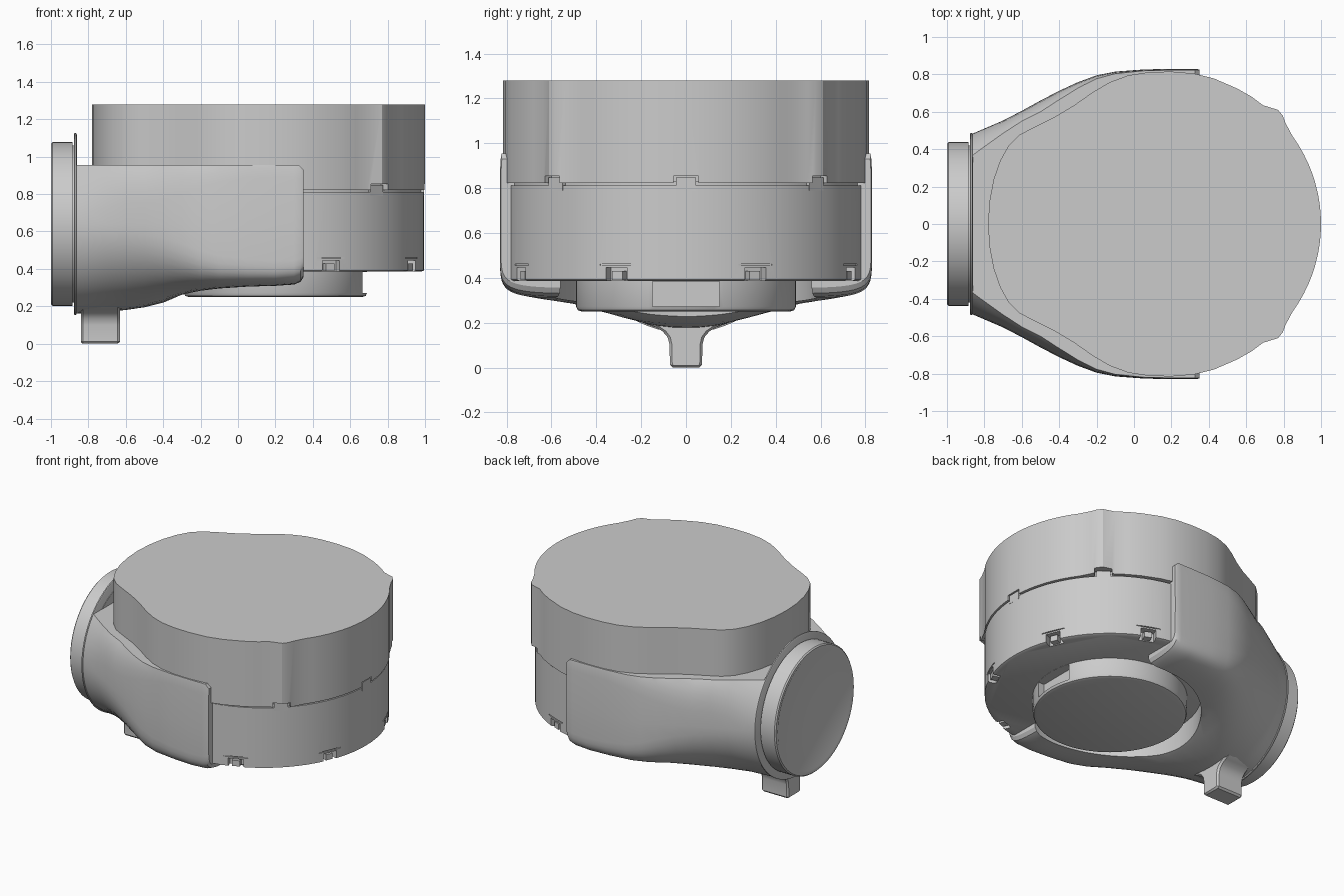
import bpy, bmesh
from math import sin, cos, pi, radians
from mathutils import Vector, Matrix

if "Cube" in bpy.data.objects:
    bpy.data.objects.remove(bpy.data.objects["Cube"])

CX = 0.2        # drum axis
PZ = 0.64       # port axis height


def make(name, bm, angle=30):
    bmesh.ops.recalc_face_normals(bm, faces=bm.faces)
    me = bpy.data.meshes.new(name)
    bm.to_mesh(me)
    bm.free()
    me.shade_smooth()
    me.set_sharp_from_angle(angle=radians(angle))
    ob = bpy.data.objects.new(name, me)
    bpy.context.collection.objects.link(ob)
    return ob


def loft(bm, rings):
    vs = [[bm.verts.new(p) for p in r] for r in rings]
    n = len(vs[0])
    for a, b in zip(vs, vs[1:]):
        for i in range(n):
            bm.faces.new((a[i], a[(i + 1) % n], b[(i + 1) % n], b[i]))
    bm.faces.new(vs[0])
    bm.faces.new(vs[-1][::-1])


def lathe(name, profile, mat, seg=72):
    bm = bmesh.new()
    loft(bm, [[mat @ Vector((r * cos(2 * pi * i / seg), r * sin(2 * pi * i / seg), h))
               for i in range(seg)] for r, h in profile])
    return make(name, bm)


def box(bm, x, y, z, deg=0):
    """Box from ranges; x is radial distance from the drum axis, turned by deg."""
    m = (Matrix.Translation((CX, 0, 0)) @ Matrix.Rotation(radians(deg), 4, 'Z')
         @ Matrix.Translation((sum(x) / 2, sum(y) / 2, sum(z) / 2))
         @ Matrix.Diagonal((x[1] - x[0], y[1] - y[0], z[1] - z[0], 1)))
    bmesh.ops.create_cube(bm, size=1, matrix=m)


def cut(ob, cutter):
    mod = ob.modifiers.new("cut", 'BOOLEAN')
    mod.operation = 'DIFFERENCE'
    mod.solver = 'EXACT'
    mod.object = cutter
    bpy.context.view_layer.objects.active = ob
    bpy.ops.object.modifier_apply(modifier=mod.name)
    bpy.data.objects.remove(cutter)
    ob.data.set_sharp_from_angle(angle=radians(30))


AXIS = Matrix.Translation((CX, 0, 0))
PORT = Matrix.Translation((0, 0, PZ)) @ Matrix.Rotation(pi / 2, 4, 'Y')

# Upper housing: extruded outline, mirrored in y
half = [(CX + 0.8 * cos(radians(a)), 0.8 * sin(radians(a))) for a in range(0, 39, 4)]
half += [(0.81, 0.54), (0.795, 0.58), (0.77, 0.61), (0.69, 0.635), (0.63, 0.68),
         (0.55, 0.725), (0.43, 0.777), (0.32, 0.805), (0.2, 0.815), (0.08, 0.812),
         (-0.03, 0.795), (-0.13, 0.758), (-0.22, 0.705), (-0.32, 0.635), (-0.42, 0.575),
         (-0.53, 0.52), (-0.61, 0.478), (-0.67, 0.42), (-0.715, 0.34), (-0.75, 0.24),
         (-0.773, 0.12), (-0.78, 0)]
outline = half + [(x, -y) for x, y in half[-2:0:-1]]
bm = bmesh.new()
loft(bm, [[(x, y, z) for x, y in outline] for z in (0.822, 1.28)])
upper = make("upper_housing", bm, 20)
bm = bmesh.new()
for a in (-47, 0, 47):
    box(bm, (0.77, 0.9), (-0.055, 0.055), (0.8, 0.855), a)
cut(upper, make("notch_cutter", bm))

# Lower drum with a seam groove and bottom slots
lower = lathe("lower_drum", [(0.78, 0.385), (0.795, 0.392), (0.795, 0.812),
                             (0.78, 0.812), (0.78, 0.83)], AXIS)
bm = bmesh.new()
slots = (-68, -23, 23, 68)
for a in slots:
    box(bm, (0.74, 0.9), (-0.05, 0.05), (0.3, 0.445), a)
    box(bm, (0.785, 0.9), (-0.08, 0.08), (0.455, 0.462), a)
cut(lower, make("slot_cutter", bm))

# Locking tabs on the seam and lugs in the slots
bm = bmesh.new()
for a in (-47, 0, 47):
    box(bm, (0.74, 0.795), (-0.045, 0.045), (0.79, 0.848), a)
make("seam_tabs", bm)
bm = bmesh.new()
for a in slots:
    box(bm, (0.7, 0.785), (-0.025, 0.025), (0.39, 0.43), a)
make("slot_lugs", bm)

# Hub plate under the drum, with a finger recess on the right
hub = lathe("hub_plate", [(0.465, 0.25), (0.483, 0.256), (0.49, 0.272), (0.49, 0.4)], AXIS)
bm = bmesh.new()
box(bm, (0.42, 0.6), (-0.15, 0.15), (0.272, 0.384))
cut(hub, make("recess_cutter", bm))

# Saddle: sections of (x, half width, bottom z, upper exponent, lower exponent)
sections = [(-0.87, 0.48, 0.16, 2, 2), (-0.80, 0.51, 0.165, 2.3, 2), (-0.70, 0.553, 0.172, 2.8, 2),
            (-0.60, 0.605, 0.18, 3.2, 2.1), (-0.50, 0.66, 0.195, 3.2, 2.3),
            (-0.40, 0.712, 0.22, 3.6, 2.7), (-0.30, 0.758, 0.258, 4.3, 3.6),
            (-0.20, 0.795, 0.28, 5.2, 5), (-0.10, 0.815, 0.293, 6, 6.5), (0.05, 0.826, 0.303, 7, 8),
            (0.2, 0.83, 0.308, 7, 9), (0.30, 0.83, 0.315, 7, 9), (0.335, 0.83, 0.33, 7, 9),
            (0.35, 0.825, 0.355, 7, 9)]


def section(x, w, b, nt, nb, seg=64):
    ring = []
    for i in range(seg):
        c, s = cos(2 * pi * i / seg), sin(2 * pi * i / seg)
        n, h = (nt, 0.48) if s >= 0 else (nb, PZ - b)
        y = w * abs(c) ** (2 / n) * (1 if c > 0 else -1)
        z = PZ + h * abs(s) ** (2 / n) * (1 if s > 0 else -1)
        ring.append((x, y, z))
    return ring


bm = bmesh.new()
loft(bm, [section(*s) for s in sections])
for co, no in (((0, 0, 0.955), (0, 0, 1)), ((0.325, 0, 0.955), (0.7, 0, 0.7))):
    bmesh.ops.bisect_plane(bm, geom=bm.verts[:] + bm.edges[:] + bm.faces[:],
                           plane_co=co, plane_no=no, clear_outer=True)
    bmesh.ops.holes_fill(bm, edges=[e for e in bm.edges if e.is_boundary])
saddle = make("saddle", bm)
cut(saddle, lathe("cavity_cutter", [(0.58, 0.0), (0.58, 0.41)], AXIS))

# Round port on the left: thin collar, groove and cap
lathe("port_collar", [(0.478, -0.878), (0.486, -0.874), (0.486, -0.866), (0.478, -0.862)], PORT)
lathe("port_cap", [(0.40, -0.995), (0.41, -1.0), (0.43, -1.0), (0.438, -0.992), (0.438, -0.885),
                   (0.42, -0.885), (0.42, -0.86)], PORT)

# Foot: flared stem below the port, profile in yz
stem = [(0.06, 0), (0.072, 0.012), (0.073, 0.1), (0.082, 0.135), (0.105, 0.162),
        (0.14, 0.182), (0.22, 0.215), (0.26, 0.26)]
prof = stem + [(-y, z) for y, z in stem[::-1]]
bm = bmesh.new()
loft(bm, [[(x, y * k, max(z, lift)) for y, z in prof]
          for x, k, lift in ((-0.84, 0.85, 0.008), (-0.83, 1, 0), (-0.645, 1, 0), (-0.632, 0.85, 0.008))])
make("foot", bm)
